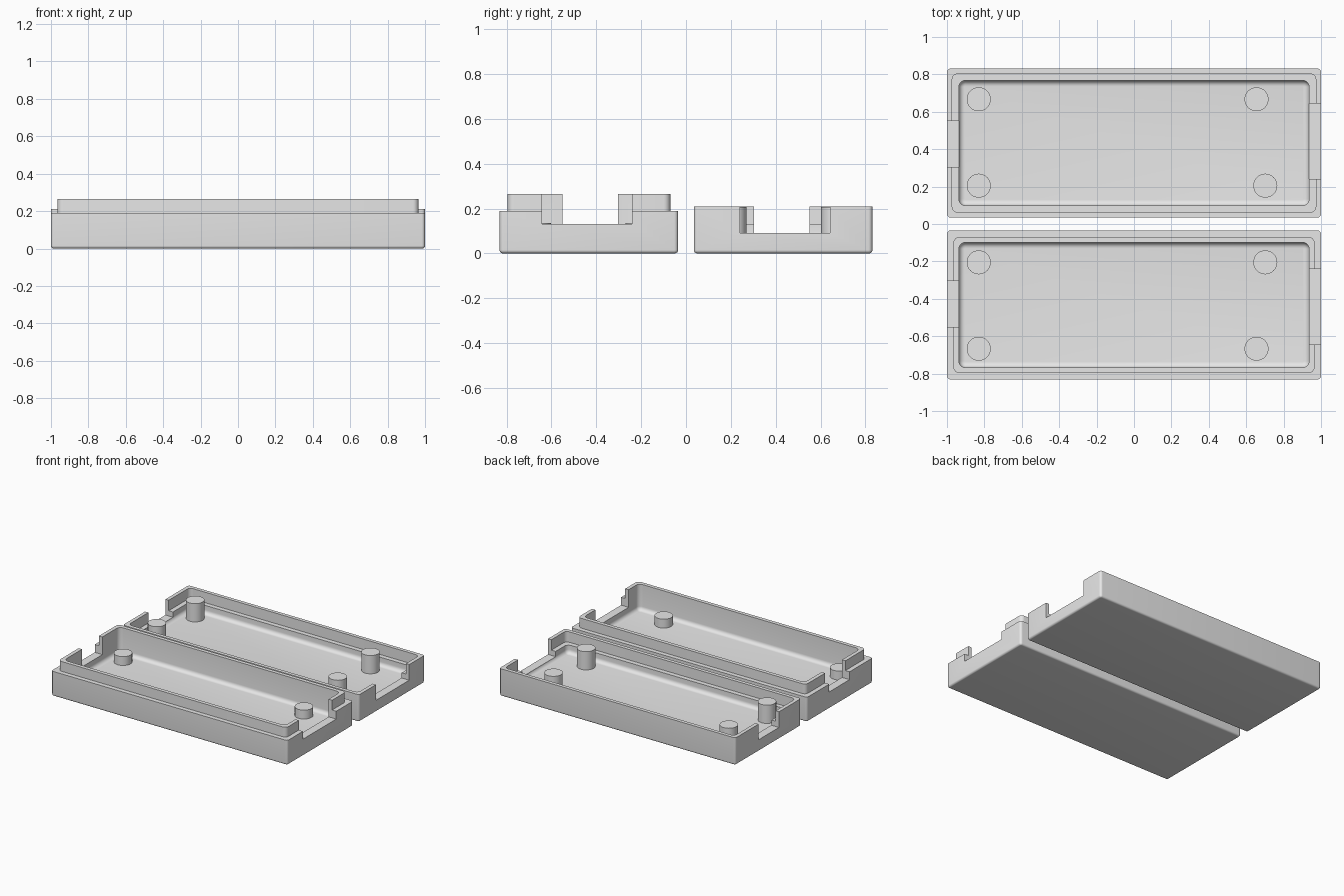
import bpy, bmesh
from math import sin, cos, pi

if "Cube" in bpy.data.objects:
    bpy.data.objects.remove(bpy.data.objects["Cube"])

grey = bpy.data.materials.new("plain_grey")
grey.use_nodes = True
grey.diffuse_color = (0.8, 0.8, 0.8, 1)
grey.node_tree.nodes["Principled BSDF"].inputs["Base Color"].default_value = grey.diffuse_color

HALF_X, HALF_Y, CENTRE_Y = 1.0, 0.398, 0.433
WALL, FLOOR = 0.064, 0.067


def finish(name, bm):
    bmesh.ops.recalc_face_normals(bm, faces=bm.faces)
    mesh = bpy.data.meshes.new(name)
    bm.to_mesh(mesh)
    bm.free()
    mesh.materials.append(grey)
    ob = bpy.data.objects.new(name, mesh)
    bpy.context.collection.objects.link(ob)
    return ob


def smooth(ob):
    bpy.ops.object.select_all(action='DESELECT')
    ob.select_set(True)
    bpy.context.view_layer.objects.active = ob
    bpy.ops.object.shade_smooth_by_angle(angle=pi / 6)


def ring(bm, cy, inset, z, r, seg=6):
    """Rounded rectangle of vertices at height z."""
    verts = []
    for k, (sx, sy) in enumerate(((1, 1), (-1, 1), (-1, -1), (1, -1))):
        for i in range(seg + 1):
            a = (k + i / seg) * pi / 2
            verts.append(bm.verts.new((sx * (HALF_X - inset - r) + r * cos(a),
                                       cy + sy * (HALF_Y - inset - r) + r * sin(a), z)))
    return verts


def tray(name, cy, rim):
    """Shell lofted from the underside, over the rim and down to the floor."""
    steps = [i / 6 * pi / 2 for i in range(7)]
    outer, inner = 0.015, 0.03
    rows = [(outer * (1 - sin(a)), outer * (1 - cos(a)), 0.018 - outer * (1 - sin(a)))
            for a in steps]
    rows += rim
    rows += [(WALL + inner * (1 - cos(a)), FLOOR + inner * (1 - sin(a)),
              0.034 - inner * (1 - cos(a))) for a in steps]
    bm = bmesh.new()
    rings = [ring(bm, cy, *row) for row in rows]
    n = len(rings[0])
    for a, b in zip(rings, rings[1:]):
        for i in range(n):
            j = (i + 1) % n
            bm.faces.new((a[i], a[j], b[j], b[i]))
    bm.faces.new(rings[0])
    bm.faces.new(rings[-1])
    return finish(name, bm)


def cut_notch(ob, side, y0, y1, bottom):
    """Open a rectangular port through one end wall."""
    bm = bmesh.new()
    bmesh.ops.create_cube(bm, size=1)
    for v in bm.verts:
        v.co = (side * (1.01 + 0.17 * v.co.x),
                (y0 + y1) / 2 + (y1 - y0) * v.co.y,
                bottom + (v.co.z + 0.5) * 0.4)
    cutter = finish("notch_cutter", bm)
    cutter.hide_render = True
    mod = ob.modifiers.new("notch", 'BOOLEAN')
    mod.operation, mod.solver, mod.object = 'DIFFERENCE', 'EXACT', cutter
    bpy.context.view_layer.objects.active = ob
    bpy.ops.object.modifier_apply(modifier=mod.name)
    bpy.data.objects.remove(cutter)


def post(name, x, y, top):
    bm = bmesh.new()
    base = FLOOR - 0.01
    bmesh.ops.create_cone(bm, cap_ends=True, segments=40, radius1=0.064,
                          radius2=0.064, depth=top - base)
    bmesh.ops.translate(bm, verts=bm.verts, vec=(x, y, (top + base) / 2))
    smooth(finish(name, bm))


# Rims: a raised inner lip in front, a matching recessed ledge behind
lip = [(0, 0.19, 0.018), (0.035, 0.19, 0.03), (0.035, 0.265, 0.03), (WALL, 0.265, 0.034)]
ledge = [(0, 0.21, 0.018), (0.028, 0.21, 0.03), (0.028, 0.13, 0.03), (WALL, 0.13, 0.034)]

for name, s, rim, bottom, top in (("front", -1, lip, 0.13, 0.135),
                                  ("back", 1, ledge, 0.09, 0.207)):
    shell = tray(name + "_tray", s * CENTRE_Y, rim)
    # Wide port at one end, narrow port at the other
    cut_notch(shell, 1, *sorted((s * 0.24, s * 0.643)), bottom)
    cut_notch(shell, -1, *sorted((s * 0.304, s * 0.55)), bottom)
    smooth(shell)
    # Mounting posts
    for label, x, y in (("outer_left", 0.655, 0.667), ("outer_right", -0.83, 0.667),
                        ("inner_left", 0.702, 0.205), ("inner_right", -0.83, 0.205)):
        post(f"{name}_post_{label}", x, s * y, top)
